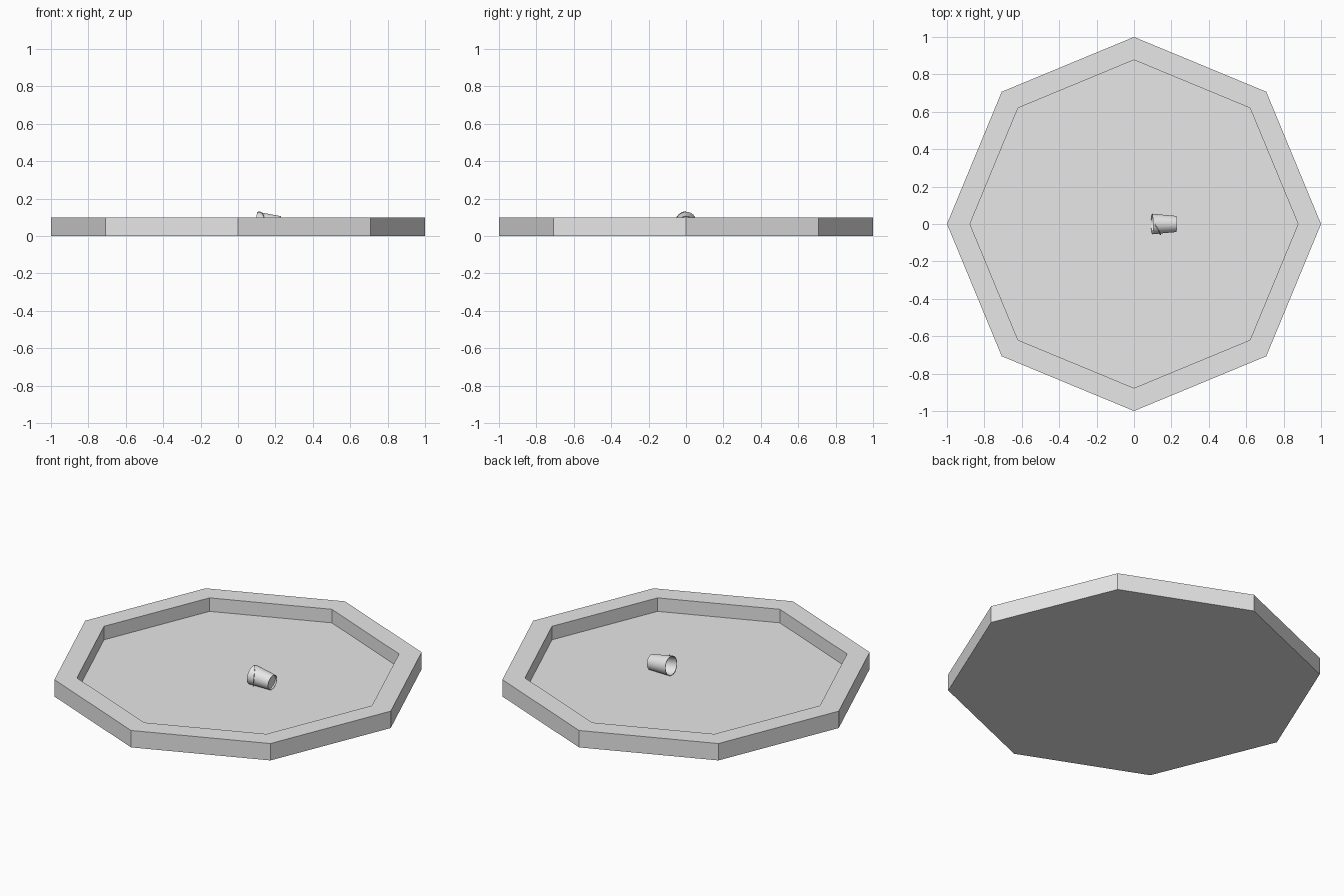
import bpy, bmesh, math
from mathutils import Vector, Matrix

cube = bpy.data.objects.get("Cube")
if cube:
    bpy.data.objects.remove(cube, do_unlink=True)

grey = bpy.data.materials.new("light grey")
grey.use_nodes = True
grey.diffuse_color = (0.8, 0.8, 0.8, 1)
grey.node_tree.nodes["Principled BSDF"].inputs["Base Color"].default_value = grey.diffuse_color


def finish(bm, name):
    bmesh.ops.recalc_face_normals(bm, faces=bm.faces)
    mesh = bpy.data.meshes.new(name)
    bm.to_mesh(mesh)
    bm.free()
    obj = bpy.data.objects.new(name, mesh)
    bpy.context.collection.objects.link(obj)
    mesh.materials.append(grey)
    return obj


def revolve(name, profile, sides):
    """Spin a (radius, height) profile around z."""
    bm = bmesh.new()
    verts = [bm.verts.new((r, 0, z)) for r, z in profile]
    edges = [bm.edges.new(pair) for pair in zip(verts, verts[1:])]
    bmesh.ops.spin(bm, geom=verts + edges, cent=(0, 0, 0), axis=(0, 0, 1),
                   angle=math.tau, steps=sides, use_duplicate=False)
    bmesh.ops.remove_doubles(bm, verts=bm.verts, dist=0.0001)
    return finish(bm, name)


def smooth(obj):
    bpy.ops.object.select_all(action="DESELECT")
    obj.select_set(True)
    bpy.context.view_layer.objects.active = obj
    bpy.ops.object.shade_smooth_by_angle(angle=math.radians(35))


# Octagonal tray with a recessed floor
FLOOR, HEIGHT = 0.02, 0.1
bm = bmesh.new()
ring = [bm.verts.new((math.cos(i * math.tau / 8), math.sin(i * math.tau / 8), 0)) for i in range(8)]
base = bm.faces.new(ring)
solid = bmesh.ops.extrude_face_region(bm, geom=[base], use_keep_orig=True)
top = next(g for g in solid["geom"] if isinstance(g, bmesh.types.BMFace))
bmesh.ops.translate(bm, verts=top.verts, vec=(0, 0, HEIGHT))
inner = bmesh.ops.extrude_face_region(bm, geom=[top])
bmesh.ops.delete(bm, geom=[top], context="FACES_ONLY")
rim = next(g for g in inner["geom"] if isinstance(g, bmesh.types.BMFace))
bmesh.ops.scale(bm, verts=rim.verts, vec=(0.877, 0.877, 1))
well = bmesh.ops.extrude_face_region(bm, geom=[rim])
bmesh.ops.delete(bm, geom=[rim], context="FACES_ONLY")
bmesh.ops.translate(bm, verts=[g for g in well["geom"] if isinstance(g, bmesh.types.BMVert)],
                    vec=(0, 0, FLOOR - HEIGHT))
finish(bm, "octagonal_tray")

# Tapered bucket lying on its side, mouth towards -x
R_BASE, R_MOUTH, LENGTH, WALL = 0.043, 0.055, 0.13, 0.003
bucket = revolve("bucket", [
    (0, 0.01), (R_BASE - WALL, 0.01), (R_BASE - WALL, 0), (R_BASE, 0),
    (R_MOUTH, LENGTH), (R_MOUTH - WALL, LENGTH), (R_BASE - WALL, 0.014), (0, 0.014)], 32)
smooth(bucket)

# Wire handle, swung down against the -y side
curve = bpy.data.curves.new("bucket_handle", "CURVE")
curve.dimensions = "3D"
curve.bevel_depth = 0.002
curve.bevel_resolution = 1
curve.use_fill_caps = True
spline = curve.splines.new("POLY")
STEPS = 16
spline.points.add(STEPS)
for i, point in enumerate(spline.points):
    a = math.pi * i / STEPS
    point.co = (0.057 * math.cos(a), -0.058 * math.sin(a), 0.121 - 0.037 * math.sin(a), 1)
handle = bpy.data.objects.new("bucket_handle", curve)
bpy.context.collection.objects.link(handle)
curve.materials.append(grey)

# Lay bucket and handle on the tray floor
tilt = math.atan((R_MOUTH - R_BASE) / LENGTH)
pose = (Matrix.Translation((0.226, 0, FLOOR + R_BASE * math.cos(tilt)))
        @ Matrix.Rotation(tilt - math.pi / 2, 4, "Y"))
for part in (bucket, handle):
    part.matrix_world = pose
